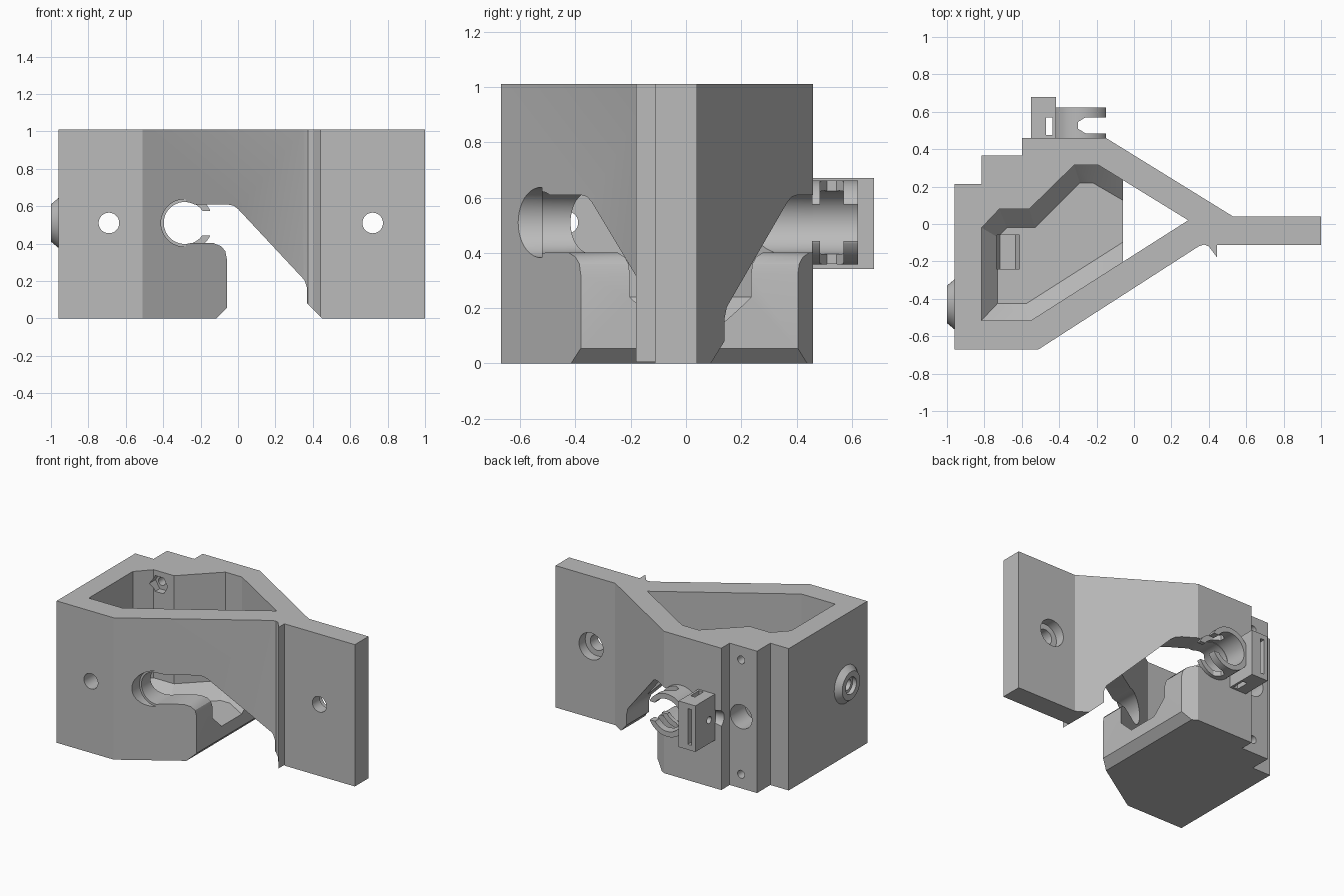
import bpy, bmesh
from math import sin, cos, pi

if "Cube" in bpy.data.objects:
    bpy.data.objects.remove(bpy.data.objects["Cube"], do_unlink=True)

grey = bpy.data.materials.new("plain grey")
grey.use_nodes = True
grey.diffuse_color = (0.5, 0.5, 0.5, 1)
grey.node_tree.nodes["Principled BSDF"].inputs["Base Color"].default_value = (0.5, 0.5, 0.5, 1)


def loft(name, rings):
    """Closed solid through matching rings of points."""
    bm = bmesh.new()
    loops = [[bm.verts.new(p) for p in ring] for ring in rings]
    n = len(loops[0])
    for a, b in zip(loops, loops[1:]):
        for i in range(n):
            j = (i + 1) % n
            bm.faces.new((a[i], a[j], b[j], b[i]))
    bm.faces.new(loops[0])
    bm.faces.new(loops[-1])
    bmesh.ops.recalc_face_normals(bm, faces=bm.faces)
    mesh = bpy.data.meshes.new(name)
    bm.to_mesh(mesh)
    bm.free()
    mesh.materials.append(grey)
    obj = bpy.data.objects.new(name, mesh)
    bpy.context.scene.collection.objects.link(obj)
    return obj


def place(p, axis, d):
    """Put a flat point at distance d along an axis."""
    u, v = p
    return {"x": (d, u, v), "y": (u, d, v), "z": (u, v, d)}[axis]


def prism(name, points, axis, lo, hi):
    return loft(name, [[place(p, axis, d) for p in points] for d in (lo, hi)])


def box(name, x, y, z):
    return prism(name, [(x[0], y[0]), (x[1], y[0]), (x[1], y[1]), (x[0], y[1])], "z", *z)


def circle(c, r, n):
    return [(c[0] + r * cos(2 * pi * i / n), c[1] + r * sin(2 * pi * i / n)) for i in range(n)]


def rod(name, c, axis, lo, hi, r, r2=None, n=48):
    r2 = r if r2 is None else r2
    return loft(name, [[place(p, axis, d) for p in circle(c, rr, n)]
                       for d, rr in ((lo, r), (hi, r2))])


def combine(obj, operation, others):
    """Apply booleans in order and discard the helpers."""
    for other in others:
        other.hide_render = True
        mod = obj.modifiers.new("boolean", "BOOLEAN")
        mod.operation, mod.solver, mod.object = operation, "EXACT", other
        graph = bpy.context.evaluated_depsgraph_get()
        mesh = bpy.data.meshes.new_from_object(obj.evaluated_get(graph))
        obj.modifiers.clear()
        obj.data = mesh
        bpy.data.objects.remove(other, do_unlink=True)


MID = 0.51       # height of the main holes
BORE = (-0.285, MID)
SCREW_X = -0.69

# Bracket body with flange, steps and front rib
outline = [(-0.96, -0.67), (-0.51, -0.67), (0.345, -0.12), (0.375, -0.11), (0.4, -0.12),
           (0.445, -0.18), (0.445, -0.113), (1, -0.113), (1, 0.04), (0.53, 0.04),
           (-0.15, 0.46), (-0.6, 0.46), (-0.6, 0.365), (-0.815, 0.365),
           (-0.815, 0.215), (-0.96, 0.215)]
body = prism("bracket_body", outline, "z", 0, 1.01)

# Conical collar on the side
combine(body, "UNION", [rod("collar", (-0.43, MID), "x", -1, -0.94, 0.1, 0.15)])

# Open pocket with a sloped rim round its floor
wall = [(-0.815, -0.515), (-0.55, -0.515), (0.29, 0.02), (-0.19, 0.315),
        (-0.32, 0.315), (-0.56, 0.08), (-0.72, 0.08), (-0.815, -0.02)]
floor = [(-0.73, -0.425), (-0.575, -0.425), (0.125, 0.02), (-0.22, 0.22),
         (-0.29, 0.22), (-0.53, -0.02), (-0.68, -0.02), (-0.73, -0.07)]
pocket = loft("pocket", [[(x, y, z) for x, y in ring]
                         for ring, z in ((floor, 0.14), (wall, 0.24), (wall, 1.2))])

# Side slot leading to the round seat
slot = [(-0.285, 0.402), (-0.13, 0.402), (-0.09, 0.385), (-0.068, 0.36), (-0.06, 0.32),
        (-0.06, 0.055), (-0.115, 0), (-0.115, -0.1), (0.45, -0.1), (0.45, 0), (0.37, 0.08),
        (0.37, 0.16), (0.355, 0.205), (0, 0.585), (-0.025, 0.603), (-0.06, 0.61), (-0.285, 0.61)]

cuts = [pocket,
        prism("slot", slot, "y", -1, 1),
        rod("seat", BORE, "y", -1.02, 1.02, 0.112),
        rod("seat_mouth", BORE, "y", -0.72, -0.52, 0.127),
        rod("wall_screw", (SCREW_X, MID), "y", -1.05, 1.05, 0.055),
        rod("wall_screw_head", (SCREW_X, MID), "y", 0.2, 0.5, 0.085),
        rod("flange_screw", (0.72, MID), "y", -0.5, 0.5, 0.055),
        rod("flange_screw_head", (0.72, MID), "y", -0.03, 0.3, 0.095),
        rod("collar_hole", (-0.43, MID), "x", -1.1, -0.75, 0.04),
        rod("collar_recess", (-0.43, MID), "x", -1.1, -0.97, 0.06),
        rod("tool_groove", (0.49, MID), "x", -0.65, -0.42, 0.07, 0.035)]
# Small rear screws with six-sided nut seats
for z in (0.1, 0.915):
    cuts.append(rod("rear_screw", (SCREW_X, z), "y", -0.1, 0.5, 0.028, n=24))
    cuts.append(rod("nut_seat", (SCREW_X + 0.015, z), "y", -0.24, 0.13 if z > 0.5 else -0.06,
                    0.065 if z > 0.5 else 0.085, n=6))
combine(body, "DIFFERENCE", cuts)

# Two-armed ring clip behind the seat
clip = rod("ring_clip", BORE, "y", 0.455, 0.622, 0.152)
gap = [(-0.15, 0.485), (-0.26, 0.485), (-0.3, 0.51), (-0.3, 0.545), (-0.26, 0.57), (-0.1, 0.57),
       (-0.1, 0.485)]
combine(clip, "DIFFERENCE", [
    rod("clip_bore", BORE, "y", 0.3, 0.8, 0.115),
    box("clip_opening", (-0.28, 0), (0.3, 0.8), (0.443, 0.575)),
    box("clip_trim", (-0.15, 0.1), (0.3, 0.8), (0, 1)),
    prism("clip_gap", gap, "z", 0, 1)])

# Clamp block beside the clip
block = box("clamp_block", (-0.55, -0.418), (0.455, 0.68), (0.342, 0.67))
combine(block, "DIFFERENCE", [
    box("nut_slot", (-0.47, -0.435), (0.475, 0.57), (0.2, 0.8)),
    box("rear_slot", (-0.52, -0.49), (0.6, 0.8), (0.38, 0.635)),
    rod("clamp_screw", (0.525, MID), "x", -0.7, -0.45, 0.025, n=24)])

# Crisp edges, smooth round surfaces
for obj in (body, clip, block):
    bpy.ops.object.select_all(action="DESELECT")
    obj.select_set(True)
    bpy.context.view_layer.objects.active = obj
    bpy.ops.object.shade_smooth_by_angle(angle=0.5)
